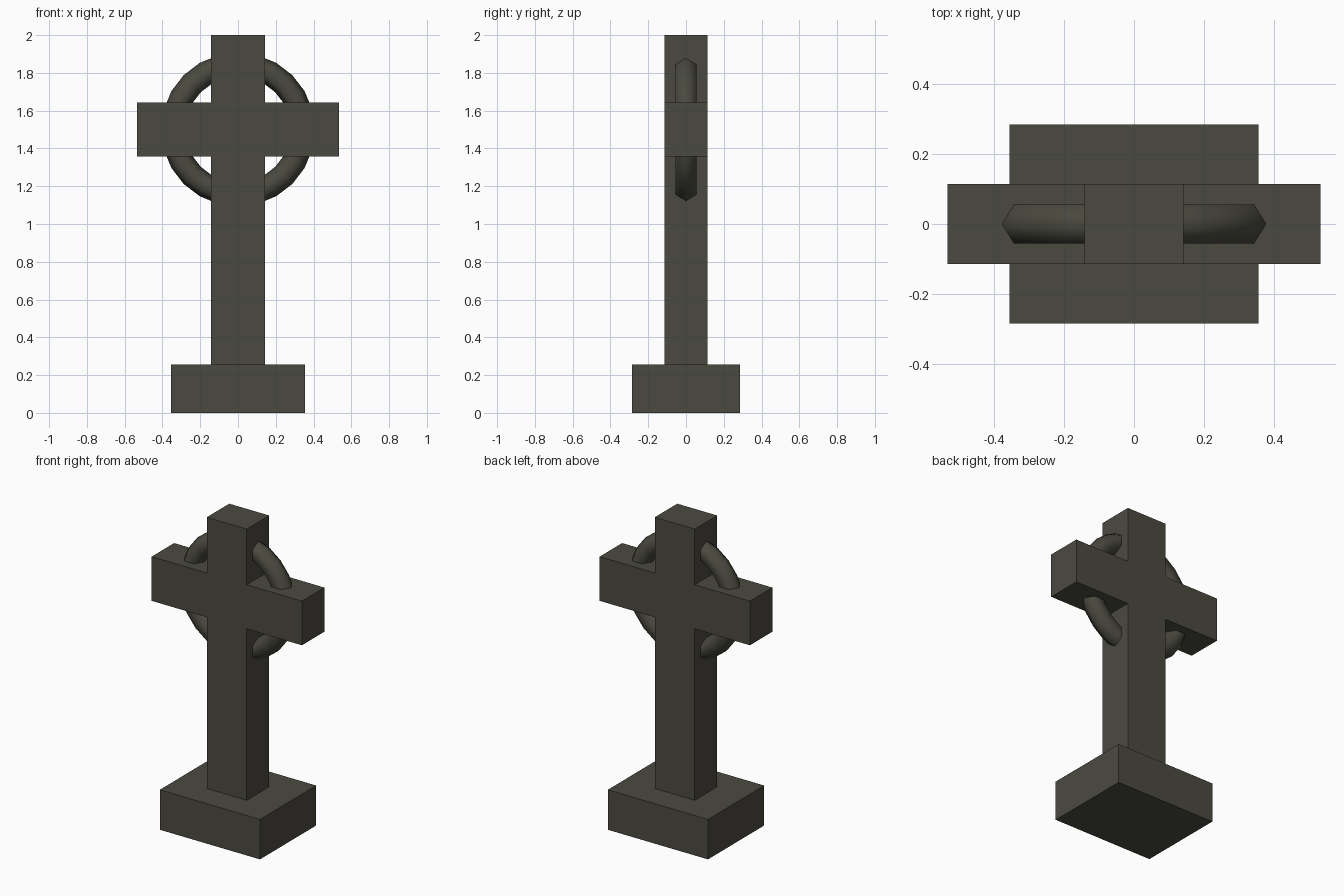
import bpy
import bmesh
import math

cube = bpy.data.objects.get("Cube")
if cube:
    bpy.data.objects.remove(cube, do_unlink=True)

# Dark weathered stone
stone = bpy.data.materials.new("dark_stone")
stone.use_nodes = True
colour = (0.07, 0.068, 0.051, 1)
stone.diffuse_color = colour
stone.node_tree.nodes["Principled BSDF"].inputs["Base Color"].default_value = colour
stone.node_tree.nodes["Principled BSDF"].inputs["Roughness"].default_value = 0.9

BASE_TOP = 0.257
CENTRE = 1.5          # height of the crossing
HALF = 0.142          # half width of shaft and arms
DEPTH = 0.114         # half depth of the cross


def finish(name, bm):
    bmesh.ops.recalc_face_normals(bm, faces=bm.faces)
    mesh = bpy.data.meshes.new(name)
    bm.to_mesh(mesh)
    bm.free()
    mesh.materials.append(stone)
    obj = bpy.data.objects.new(name, mesh)
    bpy.context.collection.objects.link(obj)
    return obj


def extrude_profile(name, points, half_depth):
    """Extrude an x-z outline through y."""
    bm = bmesh.new()
    face = bm.faces.new([bm.verts.new((x, -half_depth, z)) for x, z in points])
    made = bmesh.ops.extrude_face_region(bm, geom=[face])
    verts = [g for g in made["geom"] if isinstance(g, bmesh.types.BMVert)]
    bmesh.ops.translate(bm, verts=verts, vec=(0, 2 * half_depth, 0))
    return finish(name, bm)


# Plinth
w = 0.356
extrude_profile("plinth", [(-w, 0), (w, 0), (w, BASE_TOP), (-w, BASE_TOP)], 0.285)

# Shaft and arms as one outline, mirrored about the middle
low, high, reach = CENTRE - HALF, CENTRE + HALF, 0.534
right = [(HALF, BASE_TOP), (HALF, low), (reach, low),
         (reach, high), (HALF, high), (HALF, 2)]
extrude_profile("cross", right + [(-x, z) for x, z in reversed(right)], DEPTH)

# Ring around the crossing, with a six-sided section
bpy.ops.mesh.primitive_torus_add(
    major_segments=24, minor_segments=6, major_radius=0.343, minor_radius=0.064,
    location=(0, 0, CENTRE), rotation=(math.pi / 2, 0, 0))
ring = bpy.context.object
ring.name = "ring"
ring.data.materials.append(stone)
bpy.ops.object.shade_smooth()
